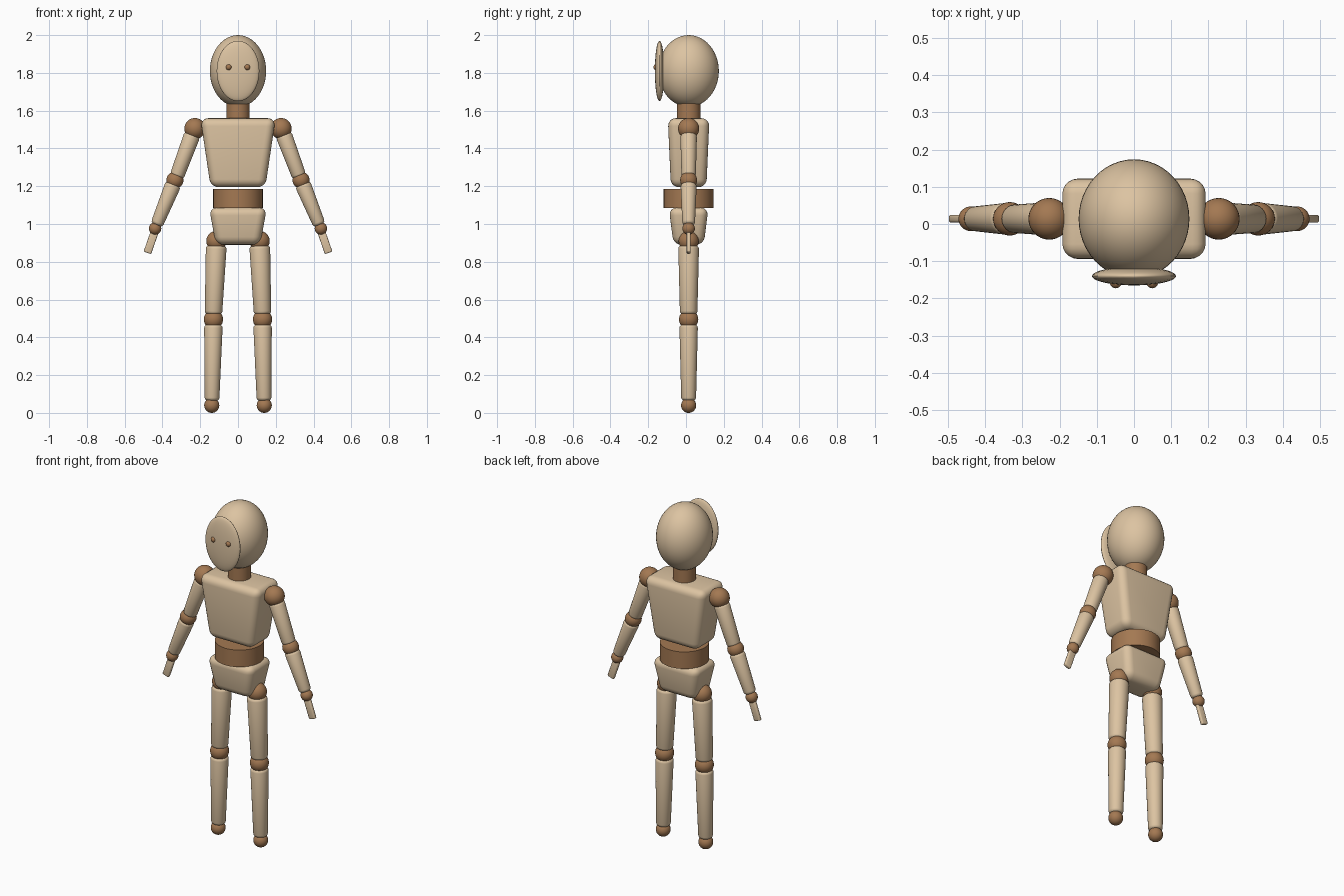
import bpy, bmesh, math
from mathutils import Vector, Matrix

if "Cube" in bpy.data.objects:
    bpy.data.objects.remove(bpy.data.objects["Cube"])

CY = 0.014  # depth of the body's centre line


def material(name, rgb):
    m = bpy.data.materials.new(name)
    m.diffuse_color = (*rgb, 1)
    m.use_nodes = True
    m.node_tree.nodes["Principled BSDF"].inputs["Base Color"].default_value = m.diffuse_color
    return m


PALE = material("pale_wood", (0.72, 0.55, 0.36))
BROWN = material("brown_wood", (0.37, 0.19, 0.085))


def finish(bm, name, mat, bevel=0.0, segments=4):
    me = bpy.data.meshes.new(name)
    bm.to_mesh(me)
    bm.free()
    me.materials.append(mat)
    ob = bpy.data.objects.new(name, me)
    bpy.context.collection.objects.link(ob)
    bpy.ops.object.select_all(action='DESELECT')
    bpy.context.view_layer.objects.active = ob
    ob.select_set(True)
    if bevel:
        mod = ob.modifiers.new("rounding", 'BEVEL')
        mod.width, mod.segments = bevel, segments
        mod.limit_method, mod.angle_limit = 'ANGLE', math.radians(40)
        bpy.ops.object.modifier_apply(modifier=mod.name)
    bpy.ops.object.shade_smooth_by_angle(angle=math.radians(35))
    return ob


def ball(name, centre, radii, mat, seg=32):
    bm = bmesh.new()
    bmesh.ops.create_uvsphere(bm, u_segments=seg, v_segments=seg // 2, radius=1)
    bmesh.ops.scale(bm, vec=radii, verts=bm.verts)
    bmesh.ops.translate(bm, vec=centre, verts=bm.verts)
    return finish(bm, name, mat)


def rod(name, a, b, ra, rb, mat, bevel=0.0):
    """Tapered round bar from a to b."""
    a, b = Vector(a), Vector(b)
    axis = b - a
    bm = bmesh.new()
    rot = axis.to_track_quat('Z', 'Y').to_matrix().to_4x4()
    bmesh.ops.create_cone(bm, cap_ends=True, segments=32, radius1=ra, radius2=rb,
                          depth=axis.length,
                          matrix=Matrix.Translation((a + b) / 2) @ rot)
    return finish(bm, name, mat, bevel, 3)


def block(name, z0, z1, bottom, top, bevel):
    """Rounded box tapering from the top half-sizes to the bottom ones."""
    bm = bmesh.new()
    bmesh.ops.create_cube(bm, size=2)
    for v in bm.verts:
        hx, hy = top if v.co.z > 0 else bottom
        v.co = (v.co.x * hx, CY + v.co.y * hy, z1 if v.co.z > 0 else z0)
    return finish(bm, name, PALE, bevel, 5)


# Head, face plate and neck
ball("head", (0, CY, 1.81), (0.149, 0.16, 0.19), PALE, 48)
ball("face", (0, -0.14, 1.81), (0.113, 0.025, 0.16), PALE, 40)
rod("neck", (0, CY, 1.55), (0, CY, 1.67), 0.062, 0.062, BROWN)

# Torso
block("chest", 1.195, 1.56, (0.145, 0.094), (0.199, 0.11), 0.042)
rod("waist", (0, CY, 1.085), (0, CY, 1.185), 0.132, 0.132, BROWN)
block("pelvis", 0.89, 1.087, (0.117, 0.08), (0.153, 0.105), 0.042)

# Limbs and eyes, once per side
for side, s in (("left", 1), ("right", -1)):
    def p(x, z, y=CY):
        return (s * x, y, z)

    def joint(name, x, z, r):
        ball(f"{side}_{name}", p(x, z), (r, r, r), BROWN)

    def limb(name, a, b, ra, rb):
        rod(f"{side}_{name}", p(*a), p(*b), ra, rb, PALE, 0.016)

    ball(f"{side}_eye", p(0.049, 1.83, -0.157), (0.016, 0.016, 0.016), BROWN, 16)

    joint("shoulder", 0.228, 1.505, 0.056)
    limb("upper_arm", (0.241, 1.475), (0.325, 1.25), 0.044, 0.038)
    joint("elbow", 0.334, 1.232, 0.045)
    limb("forearm", (0.342, 1.212), (0.431, 0.995), 0.043, 0.033)
    joint("wrist", 0.439, 0.976, 0.033)

    # Flat paddle hand
    a, b = Vector(p(0.439, 0.965)), Vector(p(0.48, 0.847))
    x_axis = (b - a).normalized()
    y_axis = Vector((0, 1, 0))
    rot = Matrix((x_axis, y_axis, x_axis.cross(y_axis))).transposed().to_4x4()
    bm = bmesh.new()
    bmesh.ops.create_cube(bm, size=1)
    bmesh.ops.scale(bm, vec=((b - a).length, 0.021, 0.042), verts=bm.verts)
    bmesh.ops.transform(bm, matrix=Matrix.Translation((a + b) / 2) @ rot, verts=bm.verts)
    finish(bm, f"{side}_hand", PALE, 0.007, 3)

    joint("hip", 0.115, 0.91, 0.053)
    limb("thigh", (0.115, 0.885), (0.13, 0.522), 0.055, 0.046)
    joint("knee", 0.13, 0.495, 0.051)
    limb("shin", (0.13, 0.467), (0.138, 0.065), 0.049, 0.039)
    joint("foot", 0.139, 0.04, 0.04)
